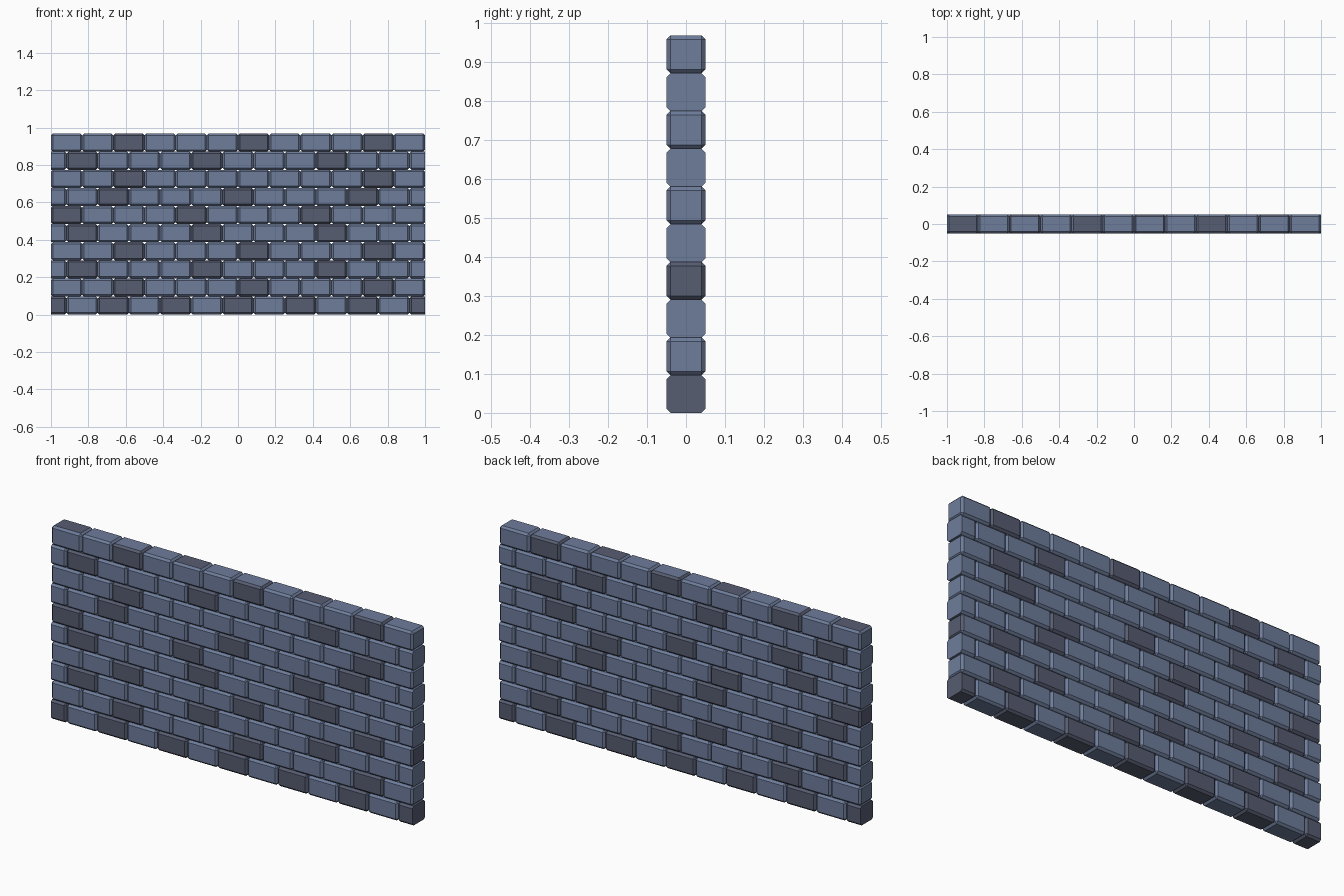
import bpy, bmesh
from mathutils import Matrix, Vector

if "Cube" in bpy.data.objects:
    bpy.data.objects.remove(bpy.data.objects["Cube"])

ROWS, PER_ROW = 10, 12
L, H, D = 2 / PER_ROW, 0.0968, 0.1
CHAMFER = 0.01

# dark bricks per course, bottom to top (even courses start with a half brick)
DARK = [(0, 2, 4, 6, 8, 10, 12), (2, 6, 10), (1, 5, 9), (2, 6, 10), (1, 5, 9),
        (0, 4, 8), (2, 6, 10), (2, 10), (1, 5, 9), (2, 6, 10)]
TOP_DARK = (0, 4, 8)      # capping faces of the top course
END_DARK_ROW = 3          # course with a dark right end


def material(name, rgb):
    m = bpy.data.materials.new(name)
    m.diffuse_color = (*rgb, 1)
    m.use_nodes = True
    m.node_tree.nodes["Principled BSDF"].inputs["Base Color"].default_value = m.diffuse_color
    return m


MATS = [material("light_brick", (0.156, 0.205, 0.33)),
        material("dark_brick", (0.095, 0.109, 0.165))]


def add_brick(course, x, z, dark, top_dark=None, end_dark=None):
    bm = bmesh.new()
    bmesh.ops.create_cube(bm, size=1, matrix=Matrix.Translation((x, 0, z)) @
                          Matrix.Diagonal((L, D, H, 1)))
    bmesh.ops.bevel(bm, geom=bm.edges[:], offset=CHAMFER, segments=1,
                    affect='EDGES')
    # half bricks are sawn flat at the wall ends
    for side in (-1, 1):
        if abs(x - side) < 0.01:
            cut = bmesh.ops.bisect_plane(
                bm, geom=bm.verts[:] + bm.edges[:] + bm.faces[:],
                plane_co=(side, 0, 0), plane_no=(side, 0, 0), clear_outer=True)
            edges = [e for e in cut["geom_cut"]
                     if isinstance(e, bmesh.types.BMEdge)]
            bmesh.ops.contextual_create(bm, geom=edges)
    bmesh.ops.recalc_face_normals(bm, faces=bm.faces[:])
    for f in bm.faces:
        n = f.normal
        f.material_index = int(dark)
        if top_dark is not None and n.z > 0.9:
            f.material_index = int(top_dark)
        if end_dark is not None and n.x > 0.6:
            f.material_index = int(end_dark)
    part = bpy.data.meshes.new("brick")
    bm.to_mesh(part)
    bm.free()
    course.from_mesh(part)
    bpy.data.meshes.remove(part)


# running-bond courses
for r in range(ROWS):
    half = r % 2 == 0
    course = bmesh.new()
    for k in range(PER_ROW + half):
        x = -1 + k * L + (0 if half else L / 2)
        add_brick(course, x, (r + 0.5) * H, k in DARK[r],
                  k in TOP_DARK if r == ROWS - 1 else None,
                  True if r == END_DARK_ROW and k == PER_ROW - 1 else None)
    mesh = bpy.data.meshes.new(f"brick_course_{r + 1}")
    course.to_mesh(mesh)
    course.free()
    for m in MATS:
        mesh.materials.append(m)
    obj = bpy.data.objects.new(mesh.name, mesh)
    bpy.context.collection.objects.link(obj)
